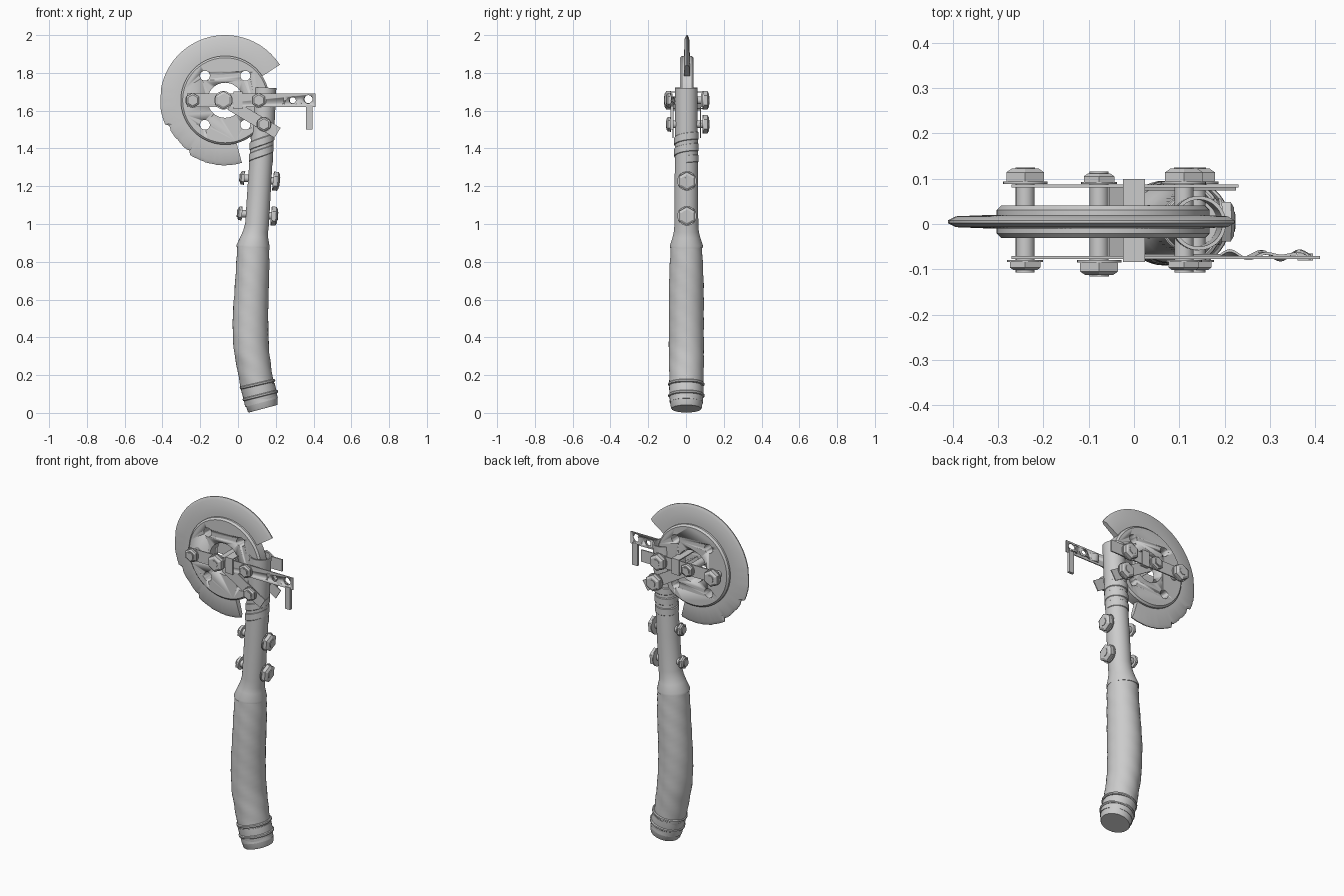
import bpy, bmesh, math, random
from math import sin, cos, pi, radians
from mathutils import Vector, Matrix

if "Cube" in bpy.data.objects:
    bpy.data.objects.remove(bpy.data.objects["Cube"])

random.seed(4)
DX, DZ, DY = -0.068, 1.655, 0.005      # disc centre


def finish(bm, name, angle=35):
    bmesh.ops.recalc_face_normals(bm, faces=bm.faces[:])
    me = bpy.data.meshes.new(name)
    bm.to_mesh(me)
    bm.free()
    ob = bpy.data.objects.new(name, me)
    bpy.context.collection.objects.link(ob)
    bpy.ops.object.select_all(action='DESELECT')
    ob.select_set(True)
    bpy.context.view_layer.objects.active = ob
    bpy.ops.object.shade_smooth_by_angle(angle=radians(angle))
    return ob


def cyl(bm, a, b, r1, r2=None, n=20):
    a, b = Vector(a), Vector(b)
    d = b - a
    m = Matrix.Translation((a + b) / 2) @ d.to_track_quat('Z', 'Y').to_matrix().to_4x4()
    bmesh.ops.create_cone(bm, cap_ends=True, segments=n, radius1=r1,
                          radius2=r1 if r2 is None else r2, depth=d.length, matrix=m)


def box(bm, c, s, rot_y=0):
    m = Matrix.Translation(c) @ Matrix.Rotation(radians(rot_y), 4, 'Y') @ Matrix.Diagonal((*s, 1))
    bmesh.ops.create_cube(bm, size=1, matrix=m)


def cut(ob, holes):
    bm = bmesh.new()
    for x, z, r in holes:
        cyl(bm, (x, -0.3, z), (x, 0.3, z), r, n=32)
    c = finish(bm, ob.name + "_cutter")
    c.hide_render = True
    c.hide_set(True)
    m = ob.modifiers.new("holes", 'BOOLEAN')
    m.object, m.operation, m.solver = c, 'DIFFERENCE', 'EXACT'


def bridge(bm, rings, closed=True, caps=True):
    vs = [[bm.verts.new(p) for p in r] for r in rings]
    n = len(vs[0])
    for a, b in zip(vs, vs[1:]):
        for i in range(n if closed else n - 1):
            j = (i + 1) % n
            bm.faces.new((a[i], a[j], b[j], b[i]))
    if caps:
        bm.faces.new(vs[0])
        bm.faces.new(vs[-1])


def loft(name, stations, n=36, bump=0.0):
    # stations: x, z, radius, tilt in degrees
    bm = bmesh.new()
    rings = []
    for x, z, r, t in stations:
        a = radians(t)
        ring = []
        for i in range(n):
            f = 2 * pi * i / n
            rr = r + bump * sin(3 * f + z * 37) * sin(z * 23 + f)
            ring.append((x + cos(a) * rr * cos(f), 0.002 + rr * sin(f), z - sin(a) * rr * cos(f)))
        rings.append(ring)
    bridge(bm, rings)
    return finish(bm, name)


# curved grip, resampled from a few stations
key = [(.125, .055, .088, -15), (.102, .145, .089, -13), (.084, .25, .091, -8), (.070, .35, .093, -4),
       (.066, .5, .093, 1), (.072, .65, .091, 3), (.078, .78, .088, 3), (.081, .885, .083, 3)]
pts = []
for i in range(len(key) - 1):
    p0, p1, p2, p3 = (key[max(0, min(len(key) - 1, i + k))] for k in (-1, 0, 1, 2))
    for s in range(5):
        t = s / 5
        pts.append([0.5 * (2 * b + (c - a) * t + (2 * a - 5 * b + 4 * c - d) * t * t
                           + (3 * b - a - 3 * c + d) * t ** 3) for a, b, c, d in zip(p0, p1, p2, p3)])
loft("grip", pts + [key[-1]], bump=0.002)

# end cap and its two raised bands
loft("grip_end_cap", [(.133, .022, .078, -15), (.131, .028, .082, -15), (.119, .088, .090, -14),
                      (.105, .138, .091, -13)])
for i, (x, z, t) in enumerate([(.118, .092, -14), (.103, .152, -13)]):
    s, c = sin(radians(t)) * .008, cos(radians(t)) * .008
    loft("grip_band_%d" % i, [(x - s, z - c, .091, t), (x - s / 2, z - c / 2, .096, t),
                              (x + s / 2, z + c / 2, .096, t), (x + s, z + c, .091, t)])

# pipe with flared collar and open top
loft("pipe", [(.079, .875, .080, 3), (.079, .875, .087, 3), (.080, .887, .087, 3), (.087, .93, .073, 4),
              (.093, .96, .066, 4), (.101, 1.0, .063, 4), (.113, 1.2, .062, 3), (.132, 1.5, .060, 3),
              (.143, 1.722, .060, 2), (.143, 1.722, .052, 2), (.132, 1.5, .052, 3)])

# wrapped tape spiral on the pipe
bm = bmesh.new()
rings = []
for i in range(91):
    f = i / 90 * 5 * pi
    z = 1.31 + 0.15 * i / 90
    cx = .132 + (z - 1.5) * .062
    off = .012 * cos(f)
    rings.append([(cx + r * cos(f), .002 + r * sin(f), z + off + h)
                  for r, h in ((.060, 0), (.0645, .004), (.0645, .040), (.060, .044))])
bridge(bm, rings)
finish(bm, "tape_wrap")

# blade: thin ring sector with chipped lower edge
bm = bmesh.new()
rings = []
for i in range(101):
    d = 33 + (285 - 33) * i / 100
    R = 0.345
    if 203 < d < 235:
        R = 0.328 + random.uniform(-.003, .003)
    elif d > 170:
        R += random.uniform(-.003, 0)
    a = radians(d)
    prof = [(.20, -.016), (.25, -.015), (R - .018, -.012), (R, -.003),
            (R, .003), (R - .018, .012), (.25, .015), (.20, .016)]
    rings.append([(DX + r * cos(a), DY + y, DZ + r * sin(a)) for r, y in prof])
bridge(bm, rings)
finish(bm, "blade", 25)

# disc hub with chamfered rim, centre hole and four bolt holes
bm = bmesh.new()
cyl(bm, (DX, DY - .026, DZ), (DX, DY + .026, DZ), .235, n=72)
hub_caps = [f for f in bm.faces if len(f.verts) > 4]
for f in hub_caps:
    s = math.copysign(.01, f.calc_center_median().y - DY)
    r = bmesh.ops.inset_individual(bm, faces=[f], thickness=.010)
    for v in f.verts:
        v.co.y += s
hub = finish(bm, "disc_hub", 25)
cut(hub, [(DX, DZ, .093)] + [(DX + sx * .107, DZ + sz * .13, .026) for sx in (-1, 1) for sz in (-1, 1)])


def bolt(name, head, nut, hr, nr, sr):
    # head and nut are the inner faces of each end
    h, k = Vector(head), Vector(nut)
    d = (h - k).normalized()
    bm = bmesh.new()
    cyl(bm, k - d * .028, h, sr)
    cyl(bm, h, h + d * .006, hr * 1.02, n=24)
    cyl(bm, h + d * .006, h + d * .026, hr, n=6)
    cyl(bm, h + d * .026, h + d * .034, hr, hr * .72, n=6)
    cyl(bm, h + d * .034, h + d * .037, hr * .45, n=16)
    cyl(bm, k, k - d * .005, nr * 1.02, n=24)
    cyl(bm, k - d * .005, k - d * .017, nr, n=6)
    cyl(bm, k - d * .017, k - d * .023, nr, nr * .75, n=6)
    finish(bm, name, 25)


# cross bolts through the clamp plates
B, F = .088, -.079
for i, (x, z, flip) in enumerate([(-.24, 1.655, 0), (-.077, 1.655, 1), (.11, 1.655, 0), (.137, 1.528, 0)]):
    ends = ((x, F, z), (x, B, z)) if flip else ((x, B, z), (x, F, z))
    bolt("cross_bolt_%d" % i, *ends, .048, .039, .021)

# bolts through the pipe
bolt("pipe_bolt_upper", (.185, .005, 1.228), (.035, .005, 1.243), .050, .036, .02)
bolt("pipe_bolt_lower", (.175, .005, 1.043), (.022, .005, 1.055), .050, .036, .02)

# clamp plates
bm = bmesh.new()
box(bm, (.07, -.074, 1.655), (.68, .006, .07))
front = finish(bm, "front_plate")
cut(front, [(.29, 1.655, .018), (.372, 1.66, .022)])
bm = bmesh.new()
box(bm, (-.02, .084, 1.655), (.50, .007, .07))
finish(bm, "back_plate")

# strap bridging the hub hole, with diagonal legs on both sides
bm = bmesh.new()
for y in (-.069, .077):
    box(bm, (.085, y, 1.557), (.29, .006, .062), 31)
box(bm, (-.037, .004, 1.630), (.006, .150, .062), 31)
finish(bm, "diagonal_strap")

# square band around both plates
bm = bmesh.new()
prof = [(-.081, 1.612), (.096, 1.612), (.096, 1.698), (-.081, 1.698), (-.081, 1.612)]
for (y0, z0), (y1, z1) in zip(prof, prof[1:]):
    box(bm, (0, (y0 + y1) / 2, (z0 + z1) / 2), (.048, abs(y1 - y0) + .006, abs(z1 - z0) + .006))
finish(bm, "plate_band")

# rippled strip behind the front plate, and hanging tab
bm = bmesh.new()
rings = []
for i in range(31):
    x = .19 + .20 * i / 30
    y = -.069 + .006 * sin(i * .55)
    tw = .012 * sin(i * .4)
    rings.append([(x, y - .003 - tw * .4, 1.632), (x, y + .003 - tw * .4, 1.632),
                  (x, y + .003 + tw * .4, 1.675), (x, y - .003 + tw * .4, 1.675)])
bridge(bm, rings)
rippled = finish(bm, "rippled_strip")
cut(rippled, [(.29, 1.655, .016), (.372, 1.66, .020)])
bm = bmesh.new()
box(bm, (.378, -.073, 1.565), (.034, .016, .13))
finish(bm, "hanging_tab")
